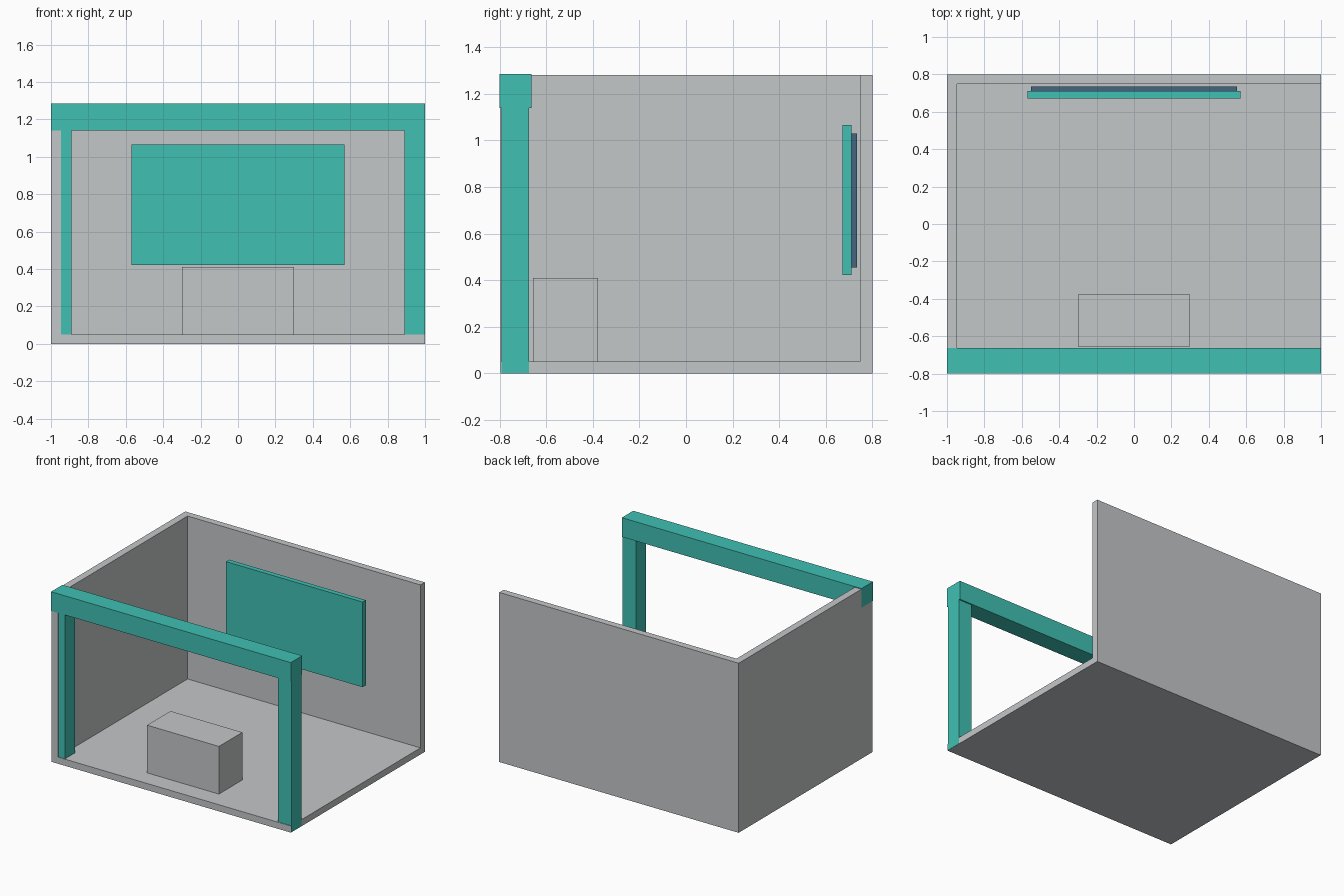
import bpy

cube = bpy.data.objects.get("Cube")
if cube:
    bpy.data.objects.remove(cube, do_unlink=True)


def make_material(name, rgb):
    mat = bpy.data.materials.new(name)
    mat.use_nodes = True
    colour = (*rgb, 1)
    mat.diffuse_color = colour
    mat.node_tree.nodes["Principled BSDF"].inputs["Base Color"].default_value = colour
    return mat


grey = make_material("light grey", (0.55, 0.57, 0.58))
teal = make_material("teal", (0.05, 0.53, 0.45))
slate = make_material("slate blue", (0.06, 0.13, 0.21))


def box(name, x, y, z, mat):
    """Box spanning the given (low, high) range on each axis."""
    spans = (x, y, z)
    bpy.ops.mesh.primitive_cube_add(size=1, location=[(a + b) / 2 for a, b in spans])
    obj = bpy.context.object
    obj.name = name
    obj.scale = [b - a for a, b in spans]
    bpy.ops.object.transform_apply(location=False, rotation=False, scale=True)
    obj.data.materials.append(mat)
    return obj


FRONT, BACK, FLOOR, TOP = -0.797, 0.8, 0.05, 1.28
SKIN = 0.001  # keeps the painted frame just proud of the shell

# Open booth shell: floor, back wall and one side wall
box("floor", (-1, 1), (FRONT, BACK), (0, FLOOR), grey)
box("back_wall", (-1, 1), (0.748, BACK), (FLOOR, TOP), grey)
box("right_wall", (-1, -0.945), (FRONT, 0.748), (FLOOR, TOP), grey)

# Front frame: two posts under a header beam
box("left_post", (0.89, 1 + SKIN), (-0.793, -0.674), (SKIN, 1.14), teal)
box("right_post", (-1 + SKIN, -0.89), (-0.793, -0.674), (SKIN, 1.14), teal)
box("header_beam", (-1 - SKIN, 1 + SKIN), (-0.8, -0.664), (1.14, 1.285), teal)

# Display panel with its backing plate
box("display_panel", (-0.57, 0.57), (0.672, 0.71), (0.422, 1.065), teal)
box("panel_backing", (-0.55, 0.55), (0.71, 0.734), (0.455, 1.03), slate)

# Counter standing on the floor
box("counter", (-0.3, 0.3), (-0.656, -0.377), (FLOOR, 0.41), grey)
